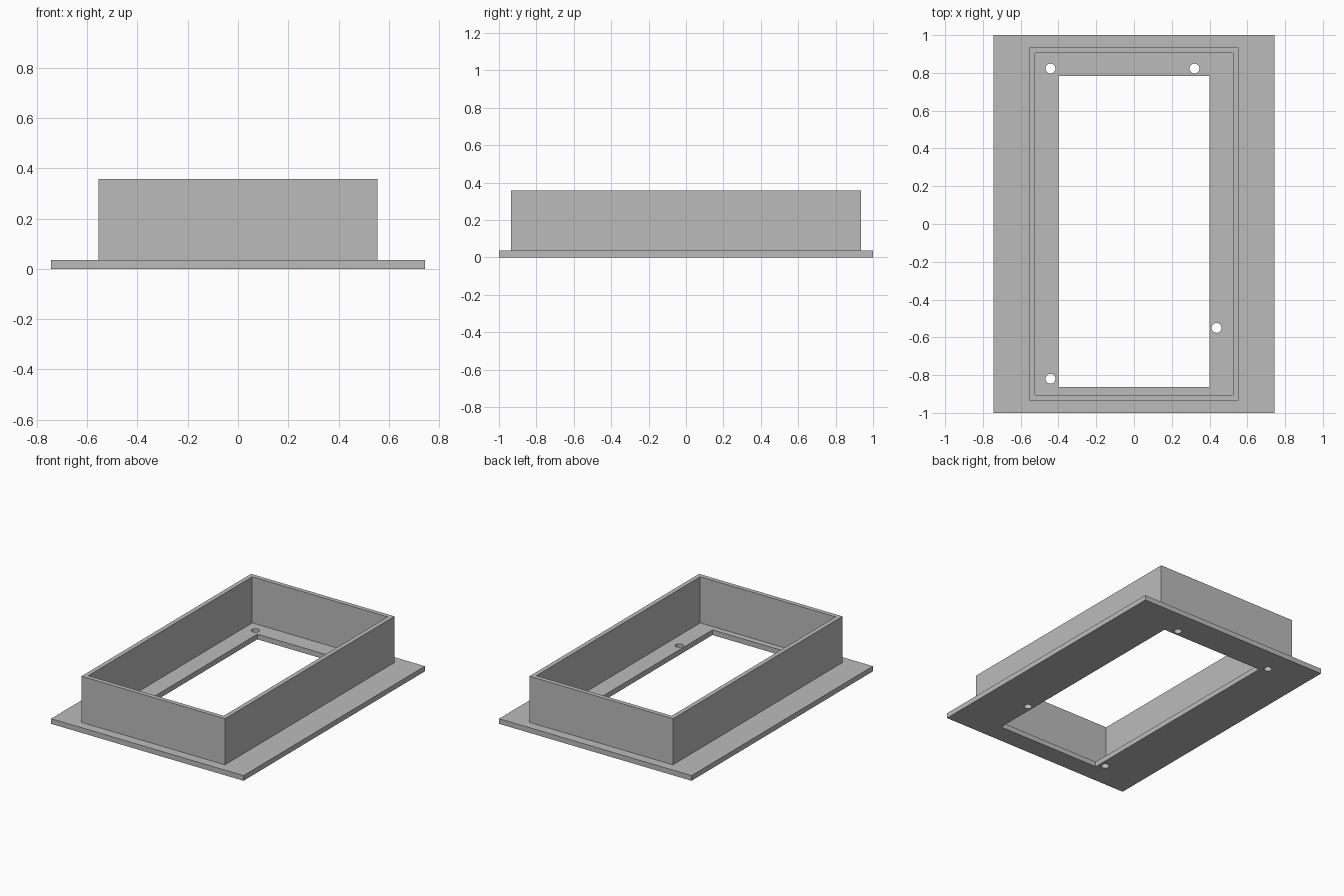
import bpy
from mathutils import Vector

cube = bpy.data.objects.get("Cube")
if cube:
    bpy.data.objects.remove(cube, do_unlink=True)

FLANGE_TOP = 0.036
WALL_TOP = 0.358

grey = bpy.data.materials.new("plain grey")
grey.use_nodes = True
grey.diffuse_color = (0.5, 0.5, 0.5, 1)
grey.node_tree.nodes["Principled BSDF"].inputs["Base Color"].default_value = (0.5, 0.5, 0.5, 1)


def box(name, low, high):
    """Box between two opposite corners."""
    low, high = Vector(low), Vector(high)
    bpy.ops.mesh.primitive_cube_add(size=1, location=(low + high) / 2)
    obj = bpy.context.object
    obj.name = obj.data.name = name
    obj.scale = high - low
    bpy.ops.object.transform_apply(location=False, rotation=False, scale=True)
    obj.data.materials.append(grey)
    return obj


def cut(target, cutter):
    """Subtract the cutter, then discard it."""
    cutter.hide_render = True
    mod = target.modifiers.new("cut", 'BOOLEAN')
    mod.operation = 'DIFFERENCE'
    mod.solver = 'EXACT'
    mod.object = cutter
    bpy.context.view_layer.objects.active = target
    bpy.ops.object.modifier_apply(modifier=mod.name)
    bpy.data.objects.remove(cutter, do_unlink=True)


# Base flange with an off-centre opening
flange = box("flange", (-0.743, -1, 0), (0.743, 1, FLANGE_TOP))
cut(flange, box("opening_cutter", (-0.4, -0.863, -0.1), (0.4, 0.784, 0.1)))

# Four screw holes
for x, y in [(-0.442, 0.823), (0.32, 0.823), (0.437, -0.55), (-0.442, -0.819)]:
    bpy.ops.mesh.primitive_cylinder_add(vertices=32, radius=0.026, depth=0.2, location=(x, y, 0))
    hole = bpy.context.object
    hole.data.materials.append(grey)
    cut(flange, hole)

# Upright rectangular wall
wall = box("wall", (-0.554, -0.935, FLANGE_TOP), (0.554, 0.935, WALL_TOP))
cut(wall, box("wall_cutter", (-0.523, -0.904, -0.1), (0.523, 0.904, 0.5)))

# Smooth hole walls, crisp edges elsewhere
for obj in (flange, wall):
    bpy.ops.object.select_all(action='DESELECT')
    obj.select_set(True)
    bpy.context.view_layer.objects.active = obj
    bpy.ops.object.shade_smooth_by_angle()
